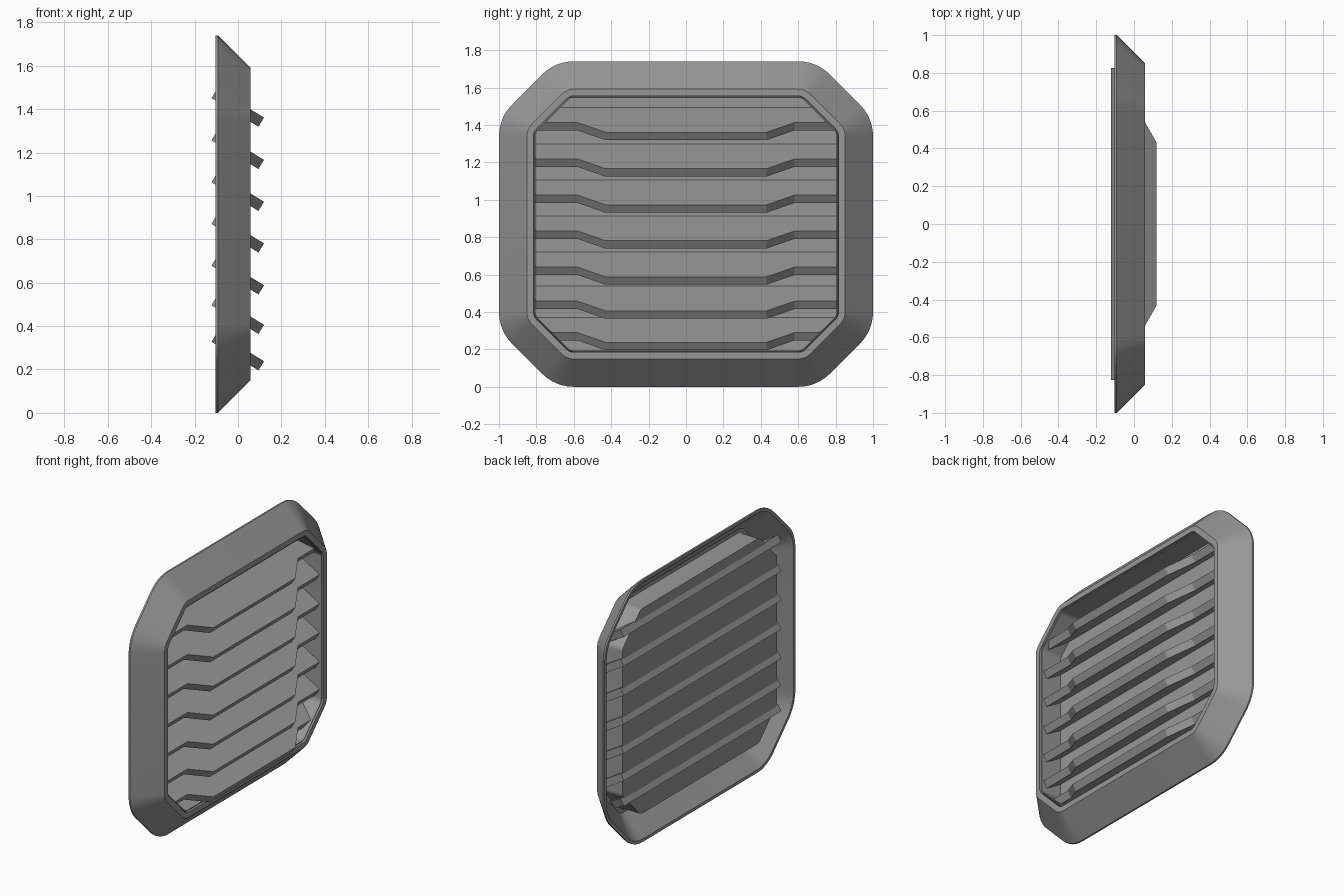
import bpy, bmesh, math

if "Cube" in bpy.data.objects:
    bpy.data.objects.remove(bpy.data.objects["Cube"])

ZC = 0.87          # height of the centre
RADIUS = 0.24      # outer corner radius

# Dark grey finish shared by all parts
dark = bpy.data.materials.new("dark_grey")
dark.diffuse_color = (0.31, 0.31, 0.31, 1)
dark.use_nodes = True
dark.node_tree.nodes["Principled BSDF"].inputs["Base Color"].default_value = dark.diffuse_color


def outline(d, x, seg=6):
    """Rounded octagon in the YZ plane, inset by d, at depth x."""
    r = RADIUS - d
    quarter = []
    for (cy, cz), start in (((0.76, 0.47), 0), ((0.60, 0.63), 45)):
        for i in range(seg + 1):
            a = math.radians(start + 45 * i / seg)
            quarter.append((cy + r * math.cos(a), cz + r * math.sin(a)))
    pts = []
    for sy, sz in ((1, 1), (-1, 1), (-1, -1), (1, -1)):
        q = quarter if sy * sz > 0 else quarter[::-1]
        pts += [(x, sy * y, ZC + sz * z) for y, z in q]
    return pts


def loft(name, rings, closed=False, smooth=True):
    """Skin a list of point rings, joining last to first or capping the ends."""
    bm = bmesh.new()
    loops = [[bm.verts.new(p) for p in ring] for ring in rings]
    n = len(loops[0])
    pairs = list(zip(loops, loops[1:]))
    if closed:
        pairs.append((loops[-1], loops[0]))
    for a, b in pairs:
        for i in range(n):
            j = (i + 1) % n
            bm.faces.new((a[i], a[j], b[j], b[i]))
    if not closed:
        bm.faces.new(loops[0][::-1])
        bm.faces.new(loops[-1])
    bmesh.ops.recalc_face_normals(bm, faces=bm.faces)
    mesh = bpy.data.meshes.new(name)
    bm.to_mesh(mesh)
    bm.free()
    mesh.materials.append(dark)
    obj = bpy.data.objects.new(name, mesh)
    bpy.context.collection.objects.link(obj)
    if smooth:
        bpy.ops.object.select_all(action='DESELECT')
        obj.select_set(True)
        bpy.context.view_layer.objects.active = obj
        bpy.ops.object.shade_smooth_by_angle(angle=math.radians(30))
    return obj


# Sloped hollow bezel with a narrow front lip: (inset, depth)
bezel = [(0, -0.103), (0, -0.092), (0.149, 0.057), (0.185, 0.057),
         (0.185, 0.035), (0.16, 0.035), (0.02, -0.103)]
loft("bezel_frame", [outline(d, x) for d, x in bezel], closed=True)

# Shallow tray that closes the back of the opening
tray = [(0.19, -0.102), (0.19, 0.02), (0.184, 0.034), (0.19, 0.048),
        (0.195, 0.048), (0.195, -0.098)]
loft("backing_tray", [outline(d, x) for d, x in tray])


# Tilted slats whose middle part bulges forward
def slat(name, z, end):
    rings = []
    for y, yb, back in ((-end, -0.825, 0.085), (-0.58, -0.58, 0.085),
                        (-0.43, -0.43, 0), (0.43, 0.43, 0),
                        (0.58, 0.58, 0.085), (end, 0.825, 0.085)):
        rise = back * 0.61
        rings.append([(0.12 - back, y, z + rise),
                      (0.094 - back, y, z - 0.042 + rise),
                      (-0.122, yb, z + 0.09),
                      (-0.097, yb, z + 0.132)])
    loft(name, rings, smooth=False)


heights = (0.242, 0.41, 0.592, 0.785, 0.977, 1.17, 1.365)
for i, z in enumerate(heights):
    end = {0: 0.74, 6: 0.79}.get(i, 0.825)
    slat(f"slat_{i + 1}", z - 0.004, end)
